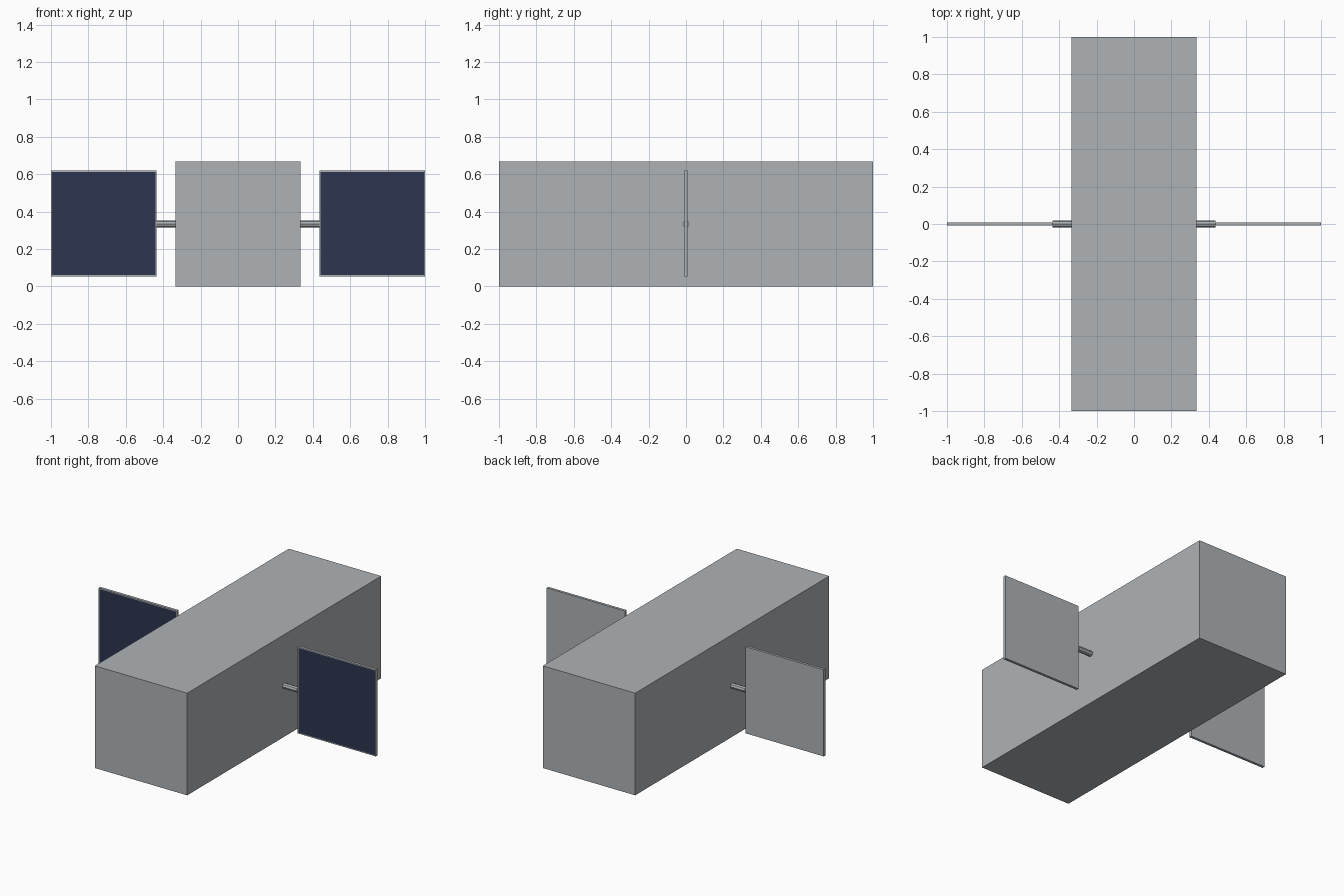
import bpy
import bmesh
import math
from mathutils import Matrix

cube = bpy.data.objects.get("Cube")
if cube:
    bpy.data.objects.remove(cube, do_unlink=True)


def material(name, rgb):
    mat = bpy.data.materials.new(name)
    mat.use_nodes = True
    colour = (*rgb, 1)
    mat.diffuse_color = colour
    mat.node_tree.nodes["Principled BSDF"].inputs["Base Color"].default_value = colour
    return mat


grey = material("light grey metal", (0.42, 0.45, 0.47))
blue = material("dark blue cells", (0.027, 0.035, 0.081))


def finish(name, bm, *mats):
    mesh = bpy.data.meshes.new(name)
    bm.to_mesh(mesh)
    bm.free()
    for mat in mats:
        mesh.materials.append(mat)
    obj = bpy.data.objects.new(name, mesh)
    bpy.context.collection.objects.link(obj)
    return obj


def box(size, centre):
    bm = bmesh.new()
    place = Matrix.Translation(centre) @ Matrix.Diagonal((*size, 1))
    bmesh.ops.create_cube(bm, size=1, matrix=place)
    return bm


MID = 1 / 3      # half the body width, and the height of the rods
INNER = 0.435    # inner edge of each panel

# Long square body
finish("body", box((2 * MID, 2, 2 * MID), (0, 0, MID)), grey)

for side, sign in (("left", 1), ("right", -1)):
    # Rod from the body to the panel
    bm = bmesh.new()
    place = Matrix.Translation((sign * (MID + INNER) / 2, 0, MID)) @ Matrix.Rotation(math.pi / 2, 4, "Y")
    bmesh.ops.create_cone(bm, cap_ends=True, segments=8, radius1=0.018,
                          radius2=0.018, depth=INNER - MID, matrix=place)
    finish(side + "_rod", bm, grey)

    # Solar panel with a thin frame around the cells on its front
    width = 1 - INNER
    bm = box((width, 0.017, width), (sign * (1 + INNER) / 2, 0, 0.336))
    bm.normal_update()
    front = [f for f in bm.faces if f.normal.y < -0.9]
    bmesh.ops.inset_region(bm, faces=front, thickness=0.009)
    for face in front:
        face.material_index = 1
    finish(side + "_solar_panel", bm, grey, blue)
